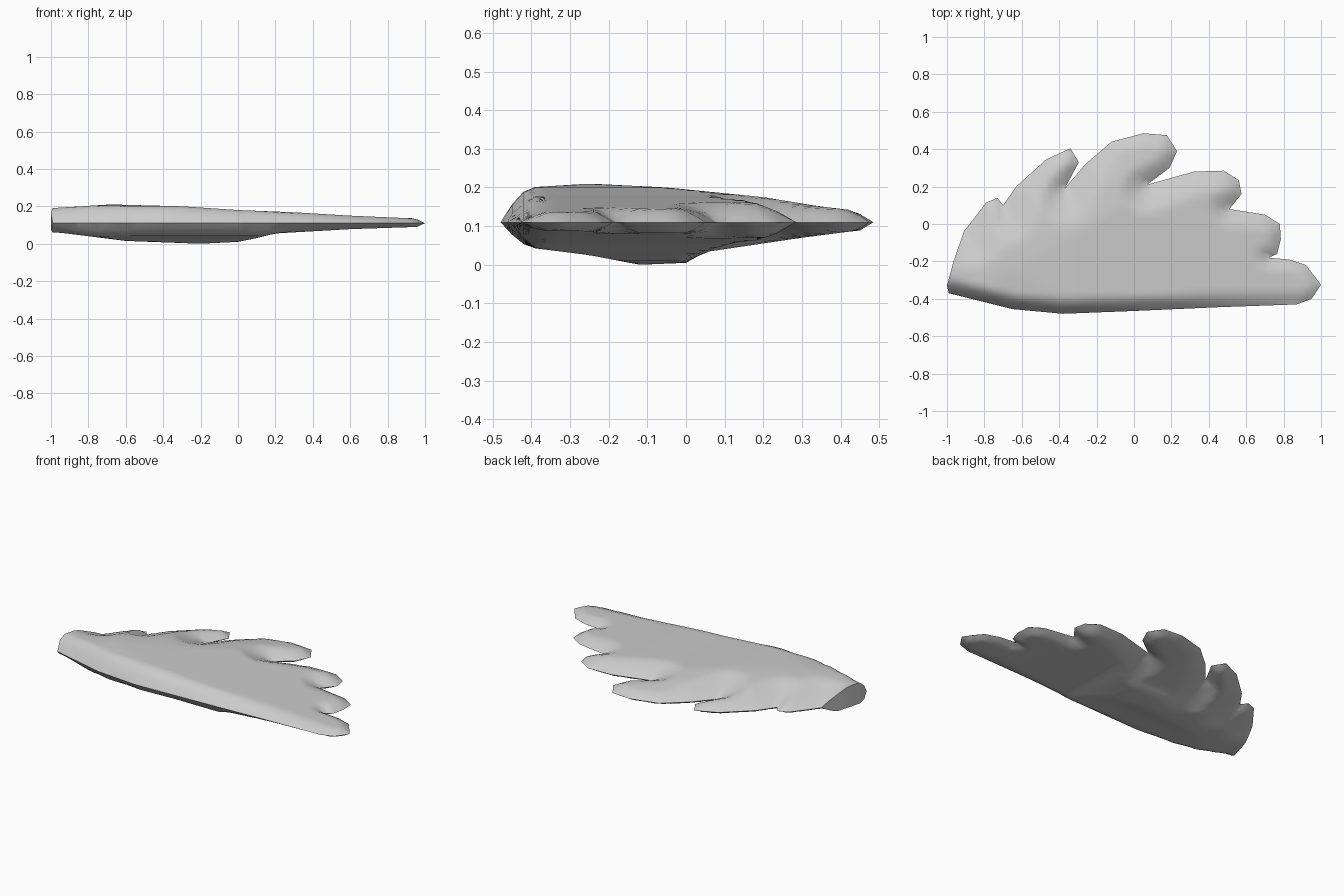
import bpy, bmesh
from mathutils import Vector
from mathutils.geometry import delaunay_2d_cdt, intersect_point_line

if "Cube" in bpy.data.objects:
    bpy.data.objects.remove(bpy.data.objects["Cube"])

MID = 0.11
STEP = 0.03

# Plan outline: leading edge, scalloped feathers, then the cut root
leading = [(-.99, -.37), (-.65, -.455), (-.38, -.48), (0, -.465), (.45, -.445), (.87, -.43)]
feathers = [(.87, -.43), (.95, -.4), (1, -.325), (.92, -.22), (.83, -.19), (.72, -.18),
            (.765, -.16), (.785, -.08), (.78, 0), (.7, .05), (.51, .08),
            (.575, .16), (.56, .235), (.48, .285), (.32, .28), (.07, .21),
            (.19, .3), (.23, .39), (.175, .475), (.05, .485), (-.12, .44), (-.26, .32), (-.37, .19),
            (-.295, .33), (-.34, .405), (-.47, .345), (-.63, .2), (-.70, .1),
            (-.73, .14), (-.79, .115), (-.91, -.04)]
root = [(-.91, -.04), (-.965, -.2), (-1, -.33), (-.99, -.37)]

# Half-thickness limits along x and y, above and below the mid plane
top_x = [(-1, .08), (-.68, .1), (-.3, .09), (0, .07), (.3, .058), (.6, .04), (.9, .027), (1, .025)]
top_y = [(-.48, .09), (-.41, .09), (-.25, .1), (-.05, .09), (.2, .065), (.34, .042), (.44, .03), (.5, .025)]
low_x = [(-1, .05), (-.96, .05), (-.6, .095), (-.2, .11), (0, .1), (.1, .08), (.2, .055), (.6, .032), (.9, .022), (1, .02)]
low_y = [(-.48, .06), (-.41, .065), (-.25, .085), (-.12, .11), (0, .105), (.05, .077), (.3, .04), (.44, .022), (.5, .02)]


def lookup(table, v):
    if v <= table[0][0]:
        return table[0][1]
    for (a, ha), (b, hb) in zip(table, table[1:]):
        if v <= b:
            return ha + (hb - ha) * (v - a) / (b - a)
    return table[-1][1]


def distance(p, line):
    best = 9.0
    for a, b in zip(line, line[1:]):
        a, b = Vector(a), Vector(b)
        t = max(0, min(1, (p - a).dot(b - a) / (b - a).length_squared))
        best = min(best, (p - a.lerp(b, t)).length)
    return best


def half_height(p, tx, ty):
    full = min(lookup(tx, p.x), lookup(ty, p.y))
    d = distance(p, feathers)
    rim = .025 * min(d / .04, 1) + .4 * max(0, d - .04)
    nose = full * min(1, distance(p, leading) / .07) ** .75
    return min(full, rim, nose)


# Densify the outline
corners = leading[:-1] + feathers[:-1] + root[:-1]
outline = []
for a, b in zip(corners, corners[1:] + corners[:1]):
    a, b = Vector(a), Vector(b)
    n = max(1, round((b - a).length / STEP))
    outline += [a.lerp(b, i / n) for i in range(n)]


def inside(p):
    hit = False
    for a, b in zip(corners, corners[1:] + corners[:1]):
        if (a[1] > p.y) != (b[1] > p.y) and p.x < a[0] + (b[0] - a[0]) * (p.y - a[1]) / (b[1] - a[1]):
            hit = not hit
    return hit


points = list(outline)
closed = corners + corners[:1]
for i in range(-34, 35):
    for j in range(-17, 18):
        p = Vector((i * STEP, j * STEP))
        if inside(p) and distance(p, closed) > .014:
            points.append(p)
verts, _, faces, *_ = delaunay_2d_cdt(points, [], [list(range(len(outline)))], 1, 1e-5)

# Upper and lower skins share the rim and are joined by a wall at the root
bm = bmesh.new()
upper = [bm.verts.new((p.x, p.y, MID + half_height(p, top_x, top_y))) for p in verts]
lower = [bm.verts.new((p.x, p.y, MID - half_height(p, low_x, low_y))) for p in verts]
for f in faces:
    bm.faces.new([upper[i] for i in f])
    bm.faces.new([lower[i] for i in reversed(f)])
bm.verts.index_update()
count = len(verts)
rim = [e for e in bm.edges if e.is_boundary and e.verts[0].index < count and e.verts[1].index < count]
for e in rim:
    a, b = (v.index for v in e.verts)
    bm.faces.new([upper[a], upper[b], lower[b], lower[a]])
bmesh.ops.remove_doubles(bm, verts=bm.verts[:], dist=.0005)
bmesh.ops.recalc_face_normals(bm, faces=bm.faces[:])

mesh = bpy.data.meshes.new("wing")
bm.to_mesh(mesh)
bm.free()
wing = bpy.data.objects.new("wing", mesh)
bpy.context.collection.objects.link(wing)
bpy.context.view_layer.objects.active = wing
wing.select_set(True)
bpy.ops.object.shade_smooth_by_angle(angle=1.0)
